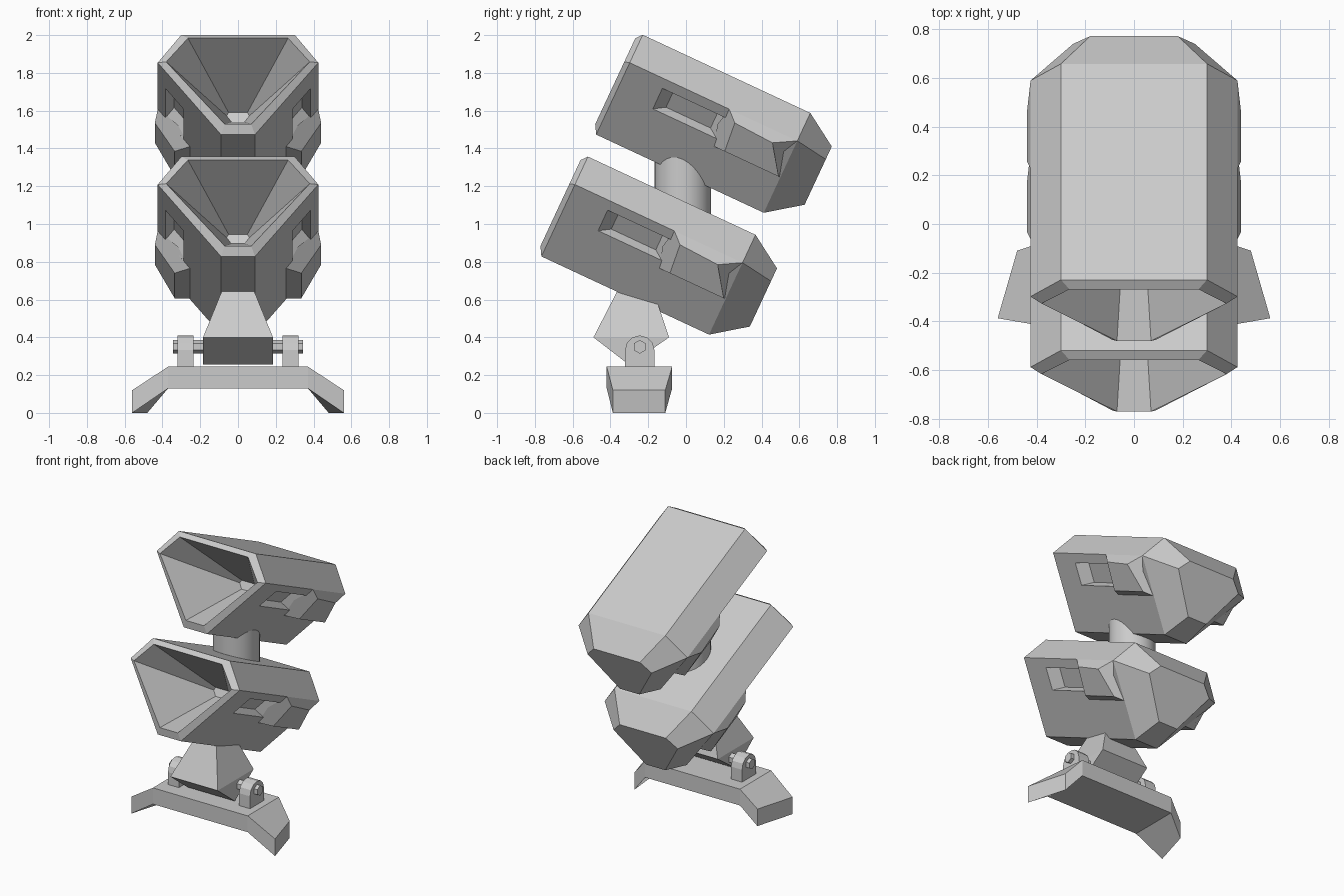
import bpy, bmesh
from math import radians, cos, sin, pi
from mathutils import Matrix

if "Cube" in bpy.data.objects:
    bpy.data.objects.remove(bpy.data.objects["Cube"])


def loft(name, rings, matrix=None):
    """Closed solid through rings holding equal numbers of points."""
    bm = bmesh.new()
    rows = [[bm.verts.new(p) for p in ring] for ring in rings]
    n = len(rows[0])
    for a, b in zip(rows, rows[1:]):
        for i in range(n):
            j = (i + 1) % n
            bm.faces.new((a[i], a[j], b[j], b[i]))
    bm.faces.new(rows[0])
    bm.faces.new(rows[-1])
    bmesh.ops.recalc_face_normals(bm, faces=bm.faces)
    mesh = bpy.data.meshes.new(name)
    bm.to_mesh(mesh)
    bm.free()
    ob = bpy.data.objects.new(name, mesh)
    bpy.context.collection.objects.link(ob)
    if matrix is not None:
        ob.matrix_world = matrix
    return ob


def hexagon(d, top, mid, low):
    """Mirrored six-sided section at depth d, from (half width, height) pairs."""
    half = [top, mid, low]
    return ([(x, d, u) for x, u in half] +
            [(-x, d, u) for x, u in reversed(half)])


def flip(rings, s):
    return [[(s * x, y, z) for x, y, z in r] for r in rings]


def slot_ring(t, d0, d1):
    """Slot outline on the sloping flank, shifted outwards by t."""
    nx, nu = .782 * t, -.624 * t
    lo, hi = (.29 + nx, .25 + nu), (.385 + nx, .37 + nu)
    return [(lo[0], d0, lo[1]), (lo[0], d1, lo[1]),
            (hi[0], d1, hi[1]), (hi[0], d0, hi[1])]


def head(label, y, z):
    m = Matrix.Translation((0, y, z)) @ Matrix.Rotation(radians(-25), 4, 'X')
    # Housing: funnel bottom, rim, body and tapered back in one loft
    body = loft(label + "_lamp_housing", [
        hexagon(.5, (.05, .355), (.06, .335), (.035, .30)),
        hexagon(-.012, (.265, .55), (.38, .412), (.07, .048)),
        hexagon(.016, (.30, .583), (.425, .42), (.09, 0)),
        hexagon(.995, (.30, .583), (.425, .42), (.09, 0)),
        hexagon(1.173, (.18, .47), (.25, .395), (.075, .13))], m)
    for s, side in ((1, "right"), (-1, "left")):
        # Side slot
        cutter = loft("slot_cutter", flip([
            slot_ring(.03, .20, .63), slot_ring(-.06, .29, .55)], s), m)
        cutter.hide_render = True
        mod = body.modifiers.new("slot", 'BOOLEAN')
        mod.operation = 'DIFFERENCE'
        mod.solver = 'EXACT'
        mod.object = cutter
        bpy.context.view_layer.objects.active = body
        bpy.ops.object.modifier_apply(modifier=mod.name)
        bpy.data.objects.remove(cutter)
        # Raised pad behind the slot
        loft(f"{label}_{side}_pad", flip([
            [(.425, .597, .42), (.44, .655, .366), (.335, .67, .207),
             (.255, .608, .207), (.32, .575, .32)],
            [(.425, .995, .42), (.44, .88, .355), (.335, .985, .207),
             (.255, .99, .207), (.32, .99, .33)]], s), m)


def cylinder(name, r, h, n, loc, rot=(0, 0, 0)):
    bpy.ops.mesh.primitive_cylinder_add(vertices=n, radius=r, depth=h,
                                        location=loc, rotation=rot)
    ob = bpy.context.object
    ob.name = name
    return ob


head("upper", -.49, 1.48)
head("lower", -.78, .835)

# Round post joining the heads
cylinder("joining_post", .15, .37, 32, (0, -.017, 1.215))
bpy.ops.object.shade_smooth_by_angle(angle=radians(35))


# Tapered neck with wedge-shaped underside
def rect(w, y0, y1, z):
    return [(-w, y0, z), (w, y0, z), (w, y1, z), (-w, y1, z)]


loft("neck", [rect(.185, -.302, -.298, .255), rect(.185, -.49, -.09, .40),
              rect(.055, -.325, -.197, .72)])


# Base bracket with splayed feet
def station(xf, xb, yf, yb, z0, z1):
    return [(xf, yf, z0), (xf, yf, z1), (xb, yb, z1), (xb, yb, z0)]


foot = station(.56, .48, -.387, -.11, 0, .12)
knee = station(.37, .37, -.42, -.073, .13, .245)
loft("base_bracket", [foot, knee] + flip([knee, foot], -1))

# Hinge lugs and hexagonal pin
outline = [(-.323, .23)] + [
    (-.245 + .078 * cos(pi - i * pi / 6), .332 + .078 * sin(i * pi / 6))
    for i in range(7)] + [(-.167, .23)]
for s, side in ((1, "right"), (-1, "left")):
    loft(side + "_hinge_lug",
         [[(s * x, y, z) for y, z in outline] for x in (.235, .32)])
cylinder("hinge_pin", .036, .69, 6, (0, -.245, .35), (radians(90), 0, radians(90)))
